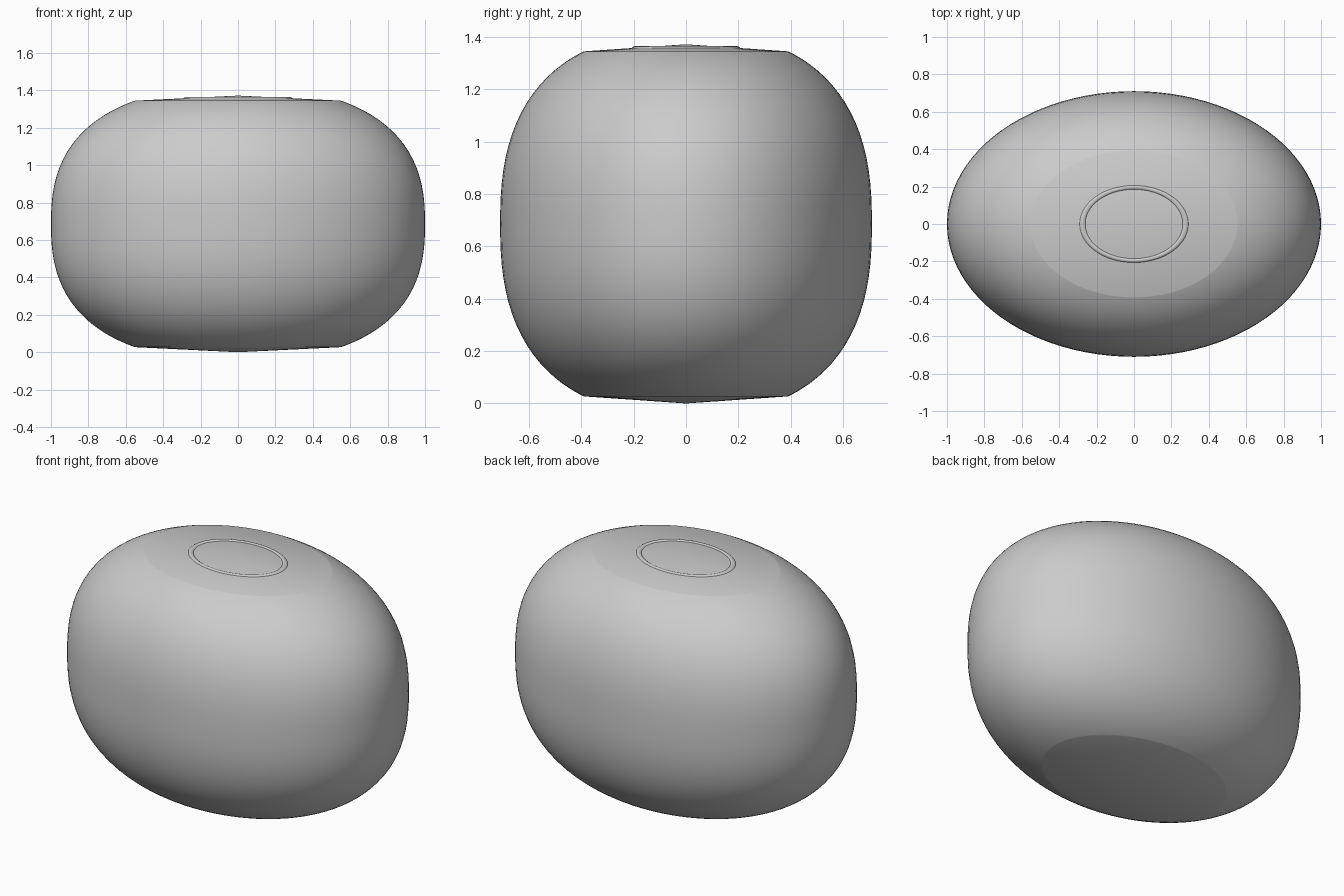
import bpy, bmesh
from math import sin, cos, pi, radians

if "Cube" in bpy.data.objects:
    bpy.data.objects.remove(bpy.data.objects["Cube"])

DEPTH = 0.71        # y radius relative to x radius
MID, HALF = 0.686, 0.686
SEG = 96


def lathe(name, profile, closed=False):
    """Spin (radius, z) points about z with an elliptical section."""
    bm = bmesh.new()
    rings = []
    for r, z in profile:
        if r == 0:
            rings.append([bm.verts.new((0, 0, z))] * SEG)
        else:
            rings.append([bm.verts.new((r * cos(2 * pi * i / SEG),
                                        DEPTH * r * sin(2 * pi * i / SEG), z))
                          for i in range(SEG)])
    pairs = list(zip(rings, rings[1:]))
    if closed:
        pairs.append((rings[-1], rings[0]))
    for a, b in pairs:
        for i in range(SEG):
            j = (i + 1) % SEG
            bm.faces.new(dict.fromkeys((a[i], a[j], b[j], b[i])))
    bmesh.ops.recalc_face_normals(bm, faces=bm.faces)
    for f in bm.faces:
        f.smooth = True
    mesh = bpy.data.meshes.new(name)
    bm.to_mesh(mesh)
    bm.free()
    obj = bpy.data.objects.new(name, mesh)
    bpy.context.collection.objects.link(obj)
    return obj


# Rounded body: superellipse side closed by shallow cones
P, B, EDGE = 2.5, 0.7295, 0.659
N = 40
side = []
for k in range(N + 1):
    t = -EDGE * cos(pi * k / N)
    side.append(((1 - (abs(t) / B) ** P) ** (1 / P), MID + t))
lathe("body", [(0, 0)] + side + [(0, MID + HALF)])

# Thin ring sunk into the top
R, r, zc = 0.275, 0.021, 1.344
lathe("top_ring", [(R + r * cos(2 * pi * k / 16), zc + r * sin(2 * pi * k / 16))
                   for k in range(16)], closed=True)
